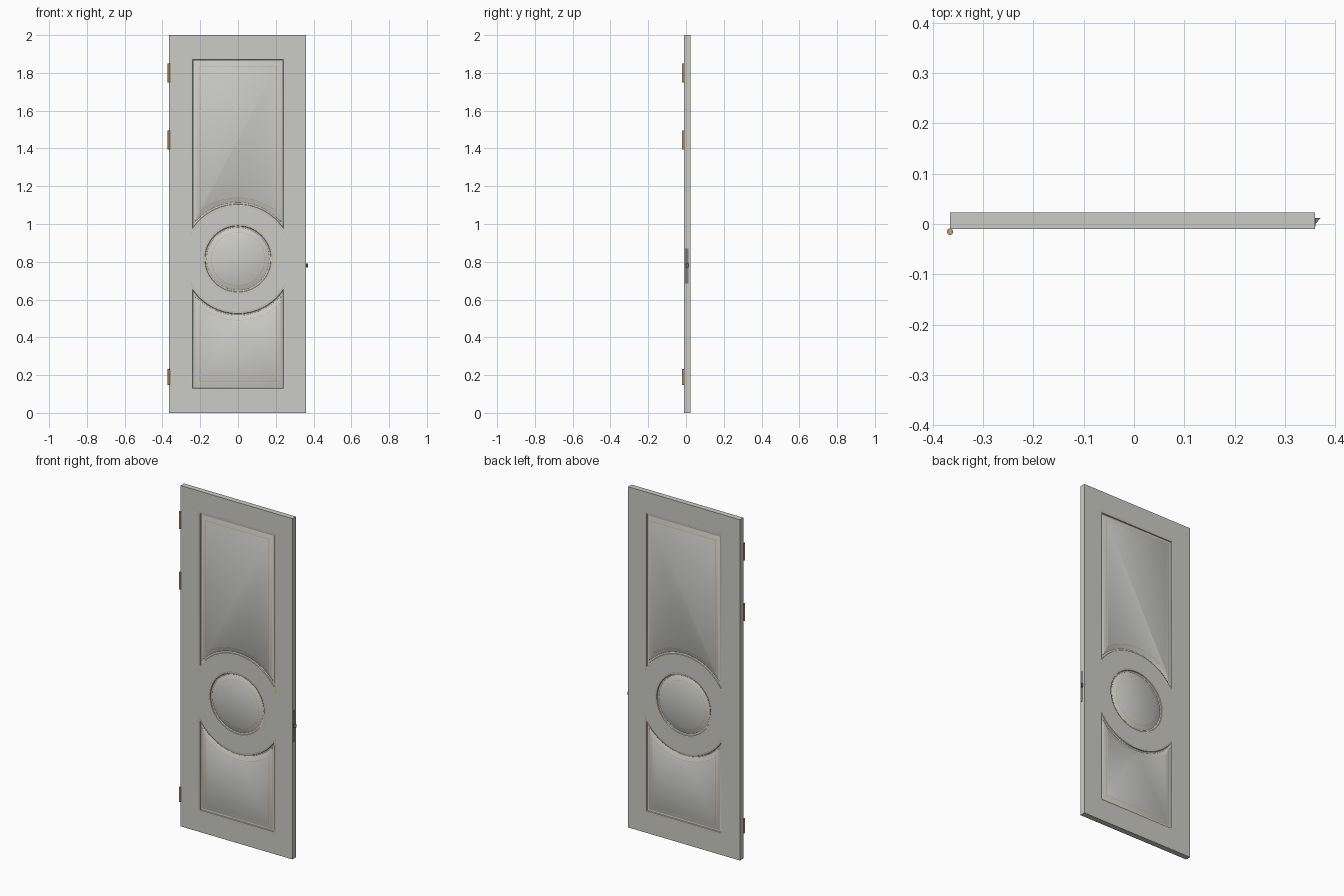
import bpy, bmesh, math
from mathutils import Vector
from mathutils.geometry import tessellate_polygon

if "Cube" in bpy.data.objects:
    bpy.data.objects.remove(bpy.data.objects["Cube"])

XL, XR, YF, YB, H = -0.366, 0.36, -0.0095, 0.0225, 2.0
ZC = 0.815  # centre of the round panel and of the arcs around it
# moulding cross-section: (inward offset, depth below the face)
PROFILE = [(0, 0), (0.002, 0), (0.009, 0.001), (0.011, 0.006), (0.018, 0.008),
           (0.024, 0.006), (0.031, 0.003), (0.043, 0.001), (0.045, 0)]
TRIM = (0, 7)  # profile bands that carry the thin gold line


def material(name, col):
    m = bpy.data.materials.new(name)
    m.diffuse_color = (*col, 1)
    m.use_nodes = True
    m.node_tree.nodes["Principled BSDF"].inputs["Base Color"].default_value = m.diffuse_color
    return m


grey = material("door_grey", (0.6, 0.6, 0.57))
gold = material("gold_trim", (0.65, 0.42, 0.18))
brass = material("brass", (0.55, 0.35, 0.16))
steel = material("dark_steel", (0.2, 0.2, 0.2))


def arched_panel(d, end, sign):
    """Rectangle whose side towards the round panel is a concave arc."""
    w, r = 0.25 - d, 0.28 + d
    a = math.acos(w / r)
    n = 32
    pts = []
    for i in range(n + 1):
        t = a + (math.pi - 2 * a) * i / n
        pts.append((r * math.cos(t), ZC + sign * r * math.sin(t)))
    z = end - sign * d
    return pts + [(-w, z), (w, z)]


def round_panel(d):
    r, n = 0.185 - d, 64
    return [(r * math.cos(2 * math.pi * i / n), ZC + r * math.sin(2 * math.pi * i / n))
            for i in range(n)]


outlines = [lambda d: arched_panel(d, 1.88, 1),
            lambda d: arched_panel(d, 0.12, -1),
            round_panel]


def fill(bm, loops):
    """Fill a flat outline with holes."""
    flat = [v for loop in loops for v in loop]
    tris = tessellate_polygon([[Vector((v.co.x, v.co.z, 0)) for v in l] for l in loops])
    for t in tris:
        bm.faces.new([flat[i] for i in t])


def door_face(bm, y, inward):
    rect = [bm.verts.new((x, y, z)) for x, z in ((XL, 0), (XR, 0), (XR, H), (XL, H))]
    holes = []
    for outline in outlines:
        rings = [[bm.verts.new((x, y + inward * dep, z)) for x, z in outline(d)]
                 for d, dep in PROFILE]
        for k in range(len(rings) - 1):
            a, b = rings[k], rings[k + 1]
            for i in range(len(a)):
                j = (i + 1) % len(a)
                f = bm.faces.new((a[i], a[j], b[j], b[i]))
                f.material_index = 1 if k in TRIM else 0
        fill(bm, [rings[-1]])
        holes.append(rings[0])
    fill(bm, [rect] + holes)
    return rect


def finish(bm, name, mats, smooth=True):
    bmesh.ops.recalc_face_normals(bm, faces=bm.faces)
    me = bpy.data.meshes.new(name)
    bm.to_mesh(me)
    bm.free()
    ob = bpy.data.objects.new(name, me)
    bpy.context.collection.objects.link(ob)
    for m in mats:
        me.materials.append(m)
    if smooth:
        bpy.ops.object.select_all(action='DESELECT')
        ob.select_set(True)
        bpy.context.view_layer.objects.active = ob
        bpy.ops.object.shade_smooth_by_angle(angle=math.radians(30))
    return ob


# door slab, panelled on both faces
bm = bmesh.new()
front = door_face(bm, YF, 1)
back = door_face(bm, YB, -1)
for i in range(4):
    j = (i + 1) % 4
    bm.faces.new((front[i], front[j], back[j], back[i]))
finish(bm, "door_slab", [grey, gold])


def prism(name, pts, z0, z1, mat, smooth=False):
    """Extrude a plan outline between two heights."""
    bm = bmesh.new()
    lo = [bm.verts.new((x, y, z0)) for x, y in pts]
    hi = [bm.verts.new((x, y, z1)) for x, y in pts]
    bm.faces.new(lo)
    bm.faces.new(hi)
    for i in range(len(pts)):
        j = (i + 1) % len(pts)
        bm.faces.new((lo[i], lo[j], hi[j], hi[i]))
    return finish(bm, name, [mat], smooth)


# hinge barrels
barrel = [(-0.366 + 0.006 * math.cos(math.pi * i / 10),
           -0.0155 + 0.0065 * math.sin(math.pi * i / 10)) for i in range(20)]
for i, (z0, z1) in enumerate(((1.75, 1.85), (1.394, 1.494), (0.148, 0.232))):
    prism(f"hinge_barrel_{i + 1}", barrel, z0, z1, brass, True)

# lock plate on the door edge and wedge-shaped latch bolt
prism("lock_plate", [(0.358, -0.005), (0.3608, -0.005), (0.3608, 0.012), (0.358, 0.012)],
      0.685, 0.87, steel)
prism("latch_bolt", [(0.359, 0.0), (0.361, 0.0), (0.371, 0.012), (0.359, 0.012)],
      0.77, 0.79, steel)
